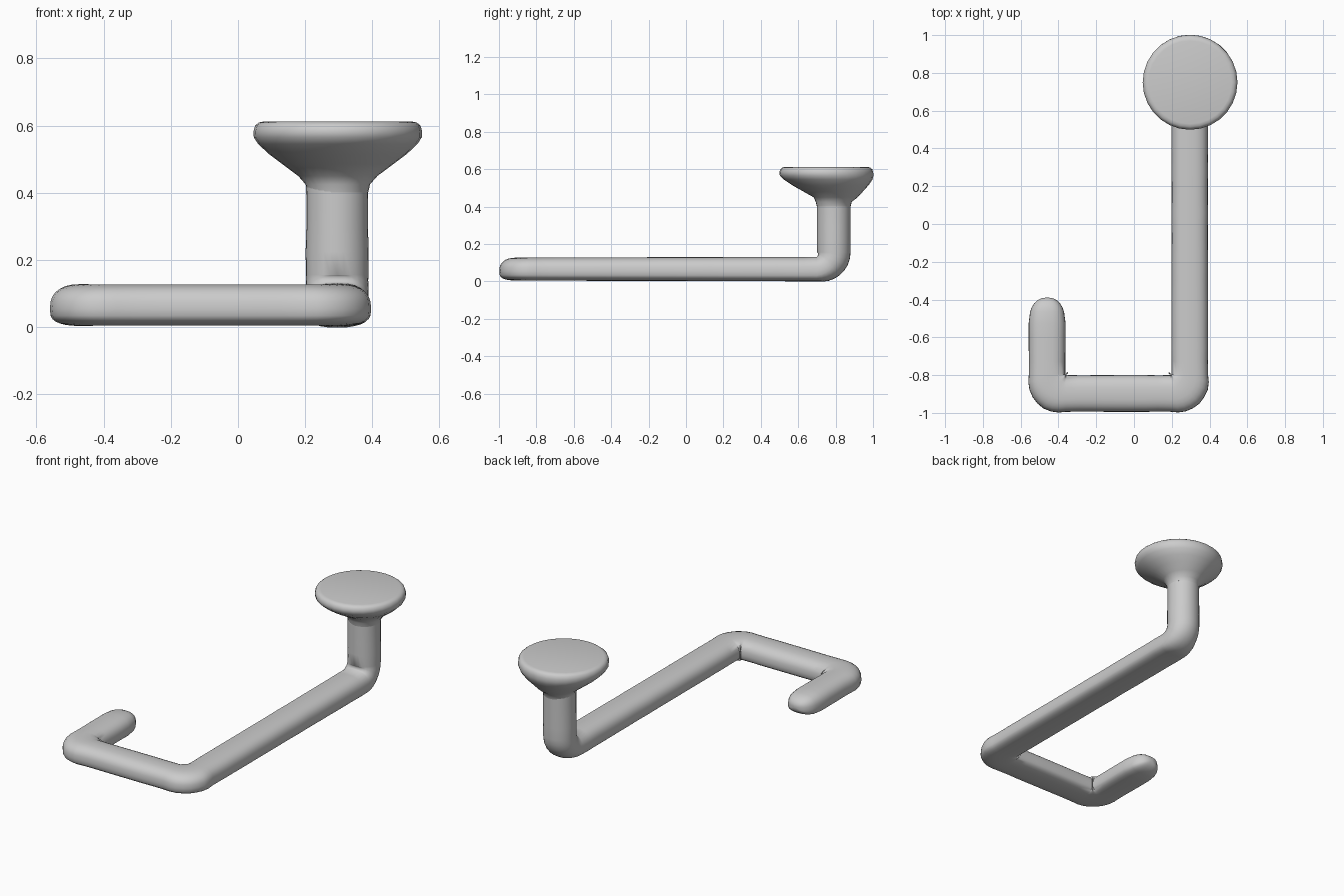
import bpy, bmesh, math, random
from mathutils import Vector

random.seed(4)
SIDES = 28

old = bpy.data.objects.get("Cube")
if old:
    bpy.data.objects.remove(old)

grey = bpy.data.materials.new("light grey")
grey.use_nodes = True
grey.diffuse_color = (0.6, 0.6, 0.6, 1)
grey.node_tree.nodes["Principled BSDF"].inputs["Base Color"].default_value = (0.6, 0.6, 0.6, 1)


def loft(name, rings, sharp_angle):
    """Skin a list of closed rings and cap both ends."""
    bm = bmesh.new()
    loops = [[bm.verts.new(p) for p in ring] for ring in rings]
    for a, b in zip(loops, loops[1:]):
        for i in range(SIDES):
            j = (i + 1) % SIDES
            bm.faces.new((a[i], a[j], b[j], b[i]))
    bm.faces.new(loops[0])
    bm.faces.new(loops[-1])
    bmesh.ops.recalc_face_normals(bm, faces=bm.faces)
    mesh = bpy.data.meshes.new(name)
    bm.to_mesh(mesh)
    bm.free()
    mesh.materials.append(grey)
    obj = bpy.data.objects.new(name, mesh)
    bpy.context.collection.objects.link(obj)
    bpy.ops.object.select_all(action='DESELECT')
    obj.select_set(True)
    bpy.context.view_layer.objects.active = obj
    bpy.ops.object.shade_smooth_by_angle(angle=math.radians(sharp_angle))
    return obj


def power(value, e):
    return math.copysign(abs(value) ** e, value)


def section(angle, upright):
    """Flat-bottomed domed bar that turns into a round post."""
    c, s = math.cos(angle), math.sin(angle)
    u = 0.097 * power(c, 0.75)
    v = -0.012 + (0.075 * power(s, 0.8) if s > 0 else 0.051 * power(s, 0.6))
    return u + (0.093 * c - u) * upright, v + (0.09 * s - v) * upright


def rounded_path(corners, radii, steps=8, spacing=0.07):
    """Points, tangents and corner widening along a filleted path."""
    out = []
    here = corners[0]
    for i in range(1, len(corners)):
        d = (corners[i] - corners[i - 1]).normalized()
        last = i == len(corners) - 1
        r = 0 if last else radii[i - 1]
        end = corners[i] - d * r
        count = max(2, round((end - here).length / spacing))
        out += [(here.lerp(end, k / count), d, 0) for k in range(count)]
        if last:
            out.append((end, d, 0))
        else:
            d2 = (corners[i + 1] - corners[i]).normalized()
            for k in range(steps):
                a = math.pi / 2 * k / steps
                p = end + d * r * math.sin(a) + d2 * r * (1 - math.cos(a))
                out.append((p, d * math.cos(a) + d2 * math.sin(a), math.sin(2 * a)))
            here = corners[i] + d2 * r
    return out


# Hook rod: short return, front bar, long arm and upright post
Z = 0.066
corners = [Vector(p) for p in ((-0.46, -0.39, Z), (-0.46, -0.897, Z), (0.295, -0.897, Z),
                               (0.295, 0.79, Z), (0.295, 0.79, 0.5))]
path = rounded_path(corners, (0.1, 0.1, 0.09))

# Rounded free tip
tip, direction, _ = path[0]
start = [(tip + direction * 0.1 * (1 - math.cos(a)), direction, 0, 0.1 + 0.86 * math.sin(a))
         for a in (math.pi / 2 * k / 6 for k in range(6))]
stations = start + [(p, t, w, 1) for p, t, w in path if (p - tip).length > 0.1]

rings = []
normal = Vector((0, 0, 1))
for p, t, widen, scale in stations:
    normal = (normal - t * normal.dot(t)).normalized()
    side = t.cross(normal)
    upright = max(0, min(1, t.z))
    wide = scale * (1 + 0.2 * widen * (1 - upright) * (t.z < 0.001)) * random.uniform(0.985, 1.01)
    tall = scale * (1 + 0.04 * (p.y + 0.3) * (1 - upright))
    ring = []
    for k in range(SIDES):
        u, v = section(2 * math.pi * k / SIDES, upright)
        ring.append(p + side * u * wide + normal * v * tall)
    rings.append(ring)
loft("hook_rod", rings, 60)

# Mounting flange: lopsided flare with a rounded rim and flat top (radius, height, centre y)
flare = [(0.09, 0.40, 0.79), (0.096, 0.425, 0.79), (0.118, 0.45, 0.80), (0.165, 0.485, 0.785),
         (0.205, 0.515, 0.772), (0.237, 0.545, 0.76), (0.25, 0.565, 0.752), (0.251, 0.583, 0.75),
         (0.246, 0.6, 0.75), (0.235, 0.609, 0.75), (0.22, 0.612, 0.75)]
rings = []
for r, z, y in flare:
    rings.append([Vector((0.297 + r * math.cos(a), y + r * math.sin(a), z))
                  for a in (2 * math.pi * k / SIDES for k in range(SIDES))])
loft("mounting_flange", rings, 50)
